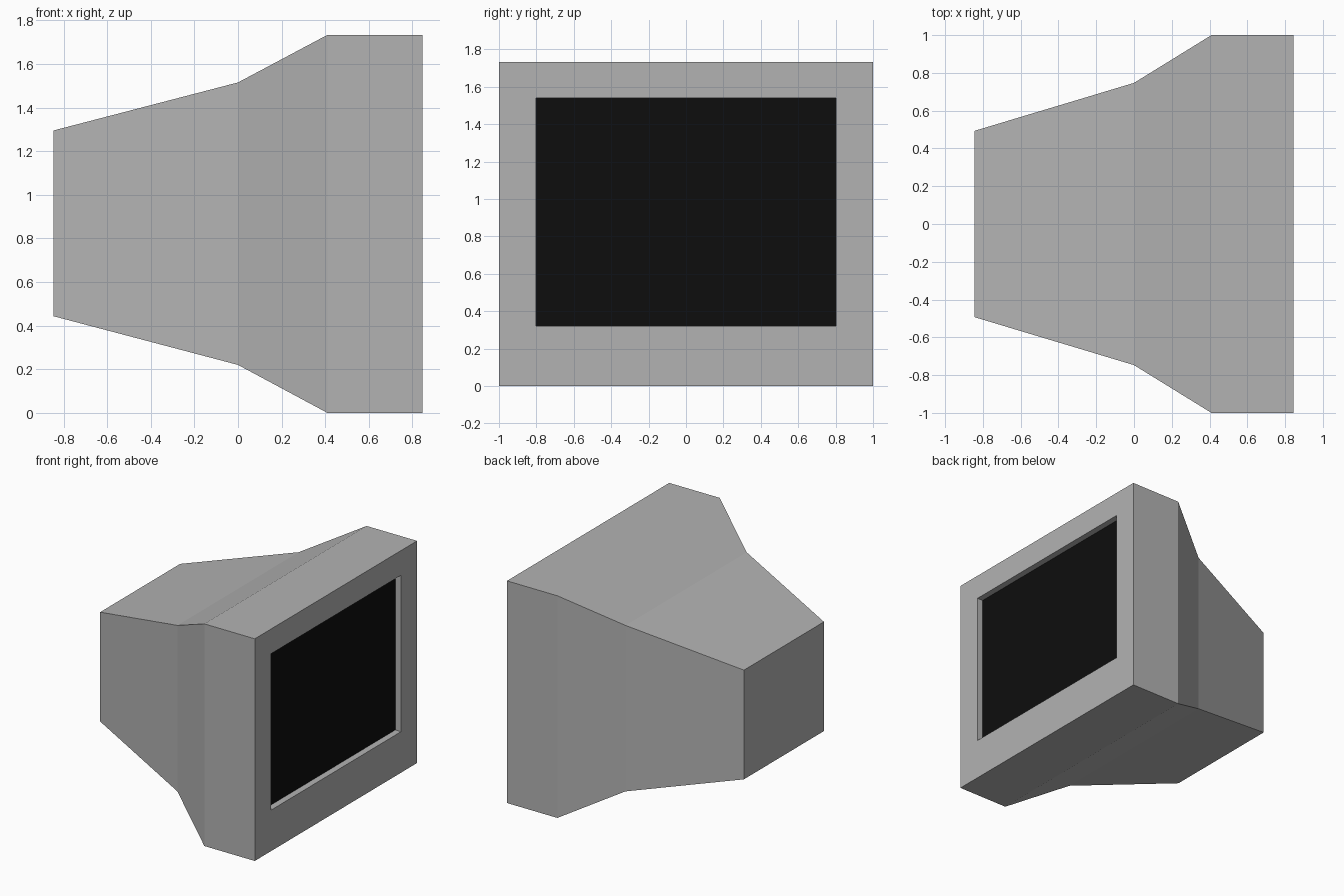
import bpy, bmesh

if "Cube" in bpy.data.objects:
    bpy.data.objects.remove(bpy.data.objects["Cube"])


def material(name, rgb):
    m = bpy.data.materials.new(name)
    m.diffuse_color = (*rgb, 1)
    m.use_nodes = True
    m.node_tree.nodes["Principled BSDF"].inputs["Base Color"].default_value = m.diffuse_color
    return m


casing_grey = material("casing_grey", (0.45, 0.45, 0.45))
screen_black = material("screen_black", (0.004, 0.004, 0.004))


def ring(bm, x, half_y, z0, z1):
    """Rectangle of vertices across the x axis."""
    return [bm.verts.new((x, y, z)) for y, z in
            ((-half_y, z0), (half_y, z0), (half_y, z1), (-half_y, z1))]


def finish(bm, name, mat):
    mesh = bpy.data.meshes.new(name)
    bm.to_mesh(mesh)
    bm.free()
    mesh.materials.append(mat)
    obj = bpy.data.objects.new(name, mesh)
    bpy.context.collection.objects.link(obj)
    return obj


FRONT, DEPTH = 0.845, 0.05
OPENING = (0.803, 0.32, 1.54)

# Casing: tapered back, flared shoulder, straight bezel, recessed opening
sections = [
    (-0.845, 0.493, 0.443, 1.295),
    (0.0, 0.747, 0.22, 1.515),
    (0.41, 1.0, 0.0, 1.733),
    (FRONT, 1.0, 0.0, 1.733),
    (FRONT, *OPENING),
    (FRONT - DEPTH, *OPENING),
]
bm = bmesh.new()
rings = [ring(bm, *s) for s in sections]
bm.faces.new(rings[0][::-1])
for a, b in zip(rings, rings[1:]):
    for i in range(4):
        j = (i + 1) % 4
        bm.faces.new((a[i], a[j], b[j], b[i]))
bmesh.ops.recalc_face_normals(bm, faces=bm.faces)
# The closed back must face away from the screen
bm.faces.ensure_lookup_table()
if bm.faces[0].normal.x > 0:
    bmesh.ops.reverse_faces(bm, faces=bm.faces)
finish(bm, "monitor_casing", casing_grey)

# Screen: flat panel at the bottom of the recess
bm = bmesh.new()
bm.faces.new(ring(bm, FRONT - DEPTH, *OPENING))
finish(bm, "screen", screen_black)
